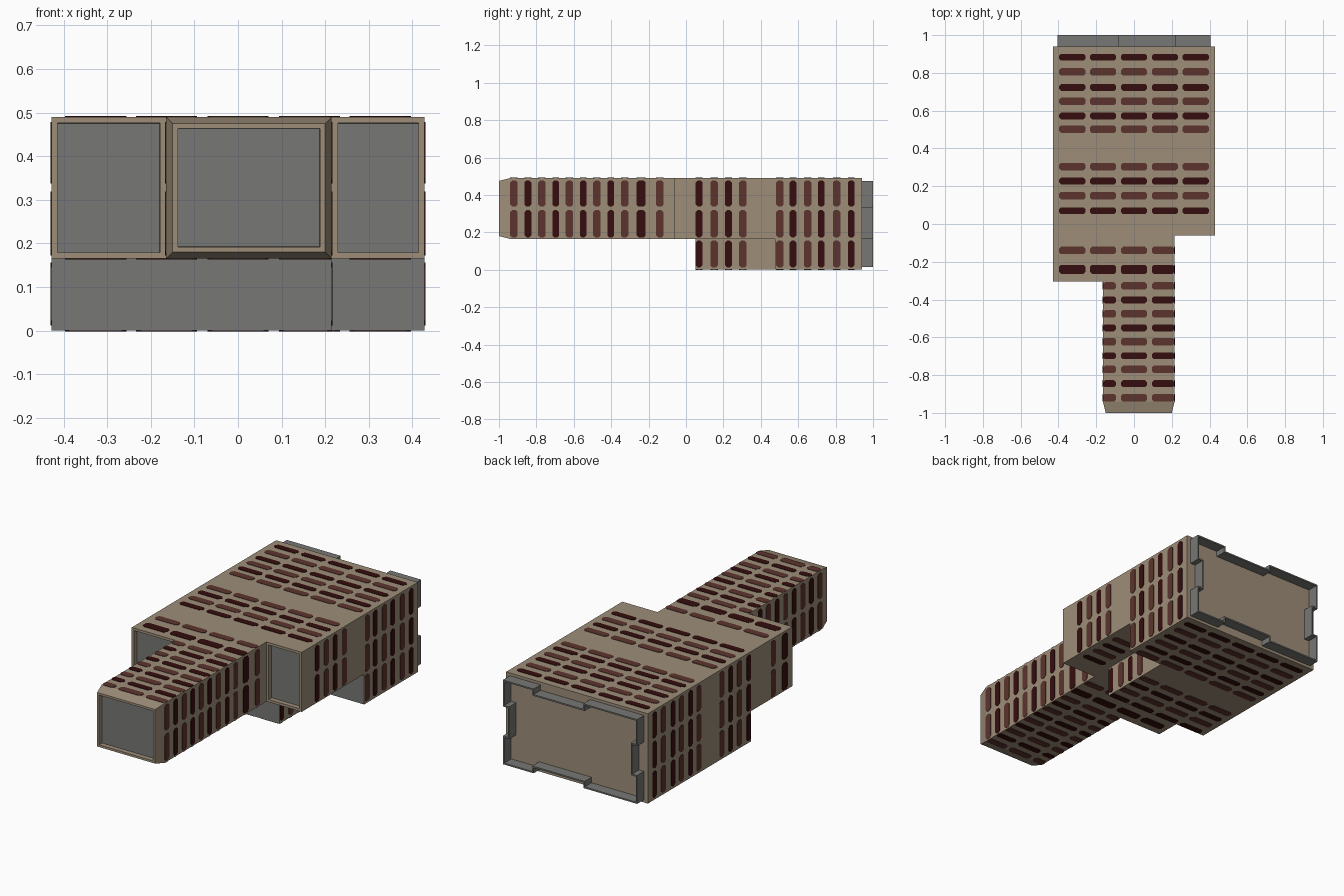
import bpy, bmesh
from mathutils import Vector

if "Cube" in bpy.data.objects:
    bpy.data.objects.remove(bpy.data.objects["Cube"])


def material(name, rgb):
    m = bpy.data.materials.new(name)
    m.diffuse_color = (*rgb, 1)
    m.use_nodes = True
    m.node_tree.nodes["Principled BSDF"].inputs["Base Color"].default_value = m.diffuse_color
    return m


BEIGE = material("beige hull", (0.34, 0.27, 0.19))
GREY = material("grey panel", (0.185, 0.185, 0.178))
DARK = material("dark maroon", (0.036, 0.004, 0.004))
BROWN = material("red brown", (0.107, 0.034, 0.026))


def finish(bm, name, mats):
    me = bpy.data.meshes.new(name)
    bm.to_mesh(me)
    bm.free()
    for m in mats:
        me.materials.append(m)
    ob = bpy.data.objects.new(name, me)
    bpy.context.collection.objects.link(ob)
    return ob


def prism(outline, z0, z1):
    bm = bmesh.new()
    f = bm.faces.new([bm.verts.new((x, y, z0)) for x, y in outline])
    ext = bmesh.ops.extrude_face_region(bm, geom=[f])["geom"]
    bmesh.ops.translate(bm, vec=(0, 0, z1 - z0),
                        verts=[g for g in ext if isinstance(g, bmesh.types.BMVert)])
    bmesh.ops.recalc_face_normals(bm, faces=bm.faces)
    bm.normal_update()
    return bm


W, NL, NR = 0.428, -0.165, 0.215          # half width, nose left and right
Z0, ZM, ZT = 0.0, 0.165, 0.49             # levels
YL, YR, YB = -0.305, -0.062, 0.94         # left front, right front, back
LOW_L, LOW_R = 0.05, 0.476                # fronts of the lower hull


def inset(bm, f, thick, depth):
    bmesh.ops.inset_individual(bm, faces=[f], thickness=thick, depth=depth,
                               use_even_offset=True)


# upper hull with tapered nose and recessed grey front panels
bm = prism([(-W, YL), (NL, YL), (NL, -0.94), (NR, -0.94), (NR, YR),
            (W, YR), (W, YB), (-W, YB)], ZM, ZT)
for f in [f for f in bm.faces if f.normal.y < -0.9]:
    if f.calc_center_median().y < -0.9:
        inset(bm, f, 0.015, 0.06)
        inset(bm, f, 0.012, 0)
    else:
        inset(bm, f, 0.014, 0)
    inset(bm, f, 0.0005, -0.025)
    f.material_index = 1
finish(bm, "upper_hull", [BEIGE, GREY])

# lower hull with flat grey fronts
bm = prism([(-W, LOW_L), (NR, LOW_L), (NR, LOW_R), (W, LOW_R), (W, YB), (-W, YB)], Z0, ZM)
for f in bm.faces:
    if f.normal.y < -0.9:
        f.material_index = 1
finish(bm, "lower_hull", [BEIGE, GREY])


# rear docking rim: thin wall following a rectangle notched on each side
def rim_outline(t):
    x, z0, z1, d = 0.405 - t, 0.015 + t, 0.475 - t, 0.03
    a, b, c, e = -0.08 - t, 0.22 + t, 0.17 - t, 0.33 + t
    return [(-x, z0), (a, z0), (a, z0 + d), (b, z0 + d), (b, z0), (x, z0),
            (x, c), (x - d, c), (x - d, e), (x, e),
            (x, z1), (b, z1), (b, z1 - d), (a, z1 - d), (a, z1), (-x, z1),
            (-x, e), (d - x, e), (d - x, c), (-x, c)]


bm = bmesh.new()
loops = [[bm.verts.new((x, y, z)) for x, z in rim_outline(t)]
         for t, y in ((0, YB), (0, 1.0), (0.008, 1.0), (0.008, YB))]
for k in range(4):
    A, B = loops[k], loops[(k + 1) % 4]
    for i in range(20):
        j = (i + 1) % 20
        bm.faces.new((A[i], A[j], B[j], B[i]))
bmesh.ops.recalc_face_normals(bm, faces=bm.faces)
finish(bm, "rear_rim", [GREY])

# rows of thin chamfered plates wrapped around the hull
XSEG = [(-0.397, -0.256), (-0.234, -0.094), (-0.07, 0.07), (0.094, 0.234), (0.256, 0.397)]
ZSEG = [(0.012, 0.156), (0.172, 0.319), (0.337, 0.478)]


def plate(bm, y, hw, a, b, side, level, out):
    """Plate from a to b along x (side False) or z (side True)."""
    m = (a + b) / 2
    L, c = (b - a) / 2, 0.011
    pts = [(L, hw - c), (L - c, hw), (c - L, hw), (-L, hw - c),
           (-L, c - hw), (c - L, -hw), (L - c, -hw), (L, c - hw)]

    def ring(h):
        if side:
            return [bm.verts.new((level + out * h, y + v, m + u)) for u, v in pts]
        return [bm.verts.new((m + u, y + v, level + out * h)) for u, v in pts]

    low, top = ring(0.0), ring(0.002)
    f = bm.faces.new(top)
    f.normal_update()
    want = Vector((out, 0, 0)) if side else Vector((0, 0, out))
    flip = f.normal.dot(want) < 0
    if flip:
        f.normal_flip()
    for i in range(8):
        j = (i + 1) % 8
        q = (low[i], low[j], top[j], top[i])
        bm.faces.new(q[::-1] if flip else q)


def row(bm, y, hw):
    lo = -W if y > YL else NL
    hi = W if y > YR else NR
    low_hi = W if y > LOW_R else NR

    def flat(x0, x1, z, out):
        for a, b in XSEG:
            a, b = max(a, x0), min(b, x1)
            if b - a > 0.03:
                plate(bm, y, hw, a, b, False, z, out)

    flat(lo, hi, ZT, 1)
    for a, b in ZSEG[1:]:
        plate(bm, y, hw, a, b, True, lo, -1)
        plate(bm, y, hw, a, b, True, hi, 1)
    if y < LOW_L:
        flat(lo, hi, ZM, -1)
    else:
        flat(-W, low_hi, Z0, -1)
        if y < LOW_R:
            flat(NR, W, ZM, -1)
        plate(bm, y, hw, *ZSEG[0], True, -W, -1)
        plate(bm, y, hw, *ZSEG[0], True, low_hi, 1)


dark_rows = [-0.845, -0.697, -0.55, -0.402, -0.24, 0.07, 0.227, 0.572, 0.723, 0.883]
brown_rows = [-0.92, -0.77, -0.623, -0.476, -0.328, -0.14, 0.15, 0.304, 0.502, 0.65, 0.805]
for name, rows, mat, hw in (("dark_plates", dark_rows, DARK, 0.018),
                            ("brown_plates", brown_rows, BROWN, 0.02)):
    bm = bmesh.new()
    for y in rows:
        row(bm, y, 0.024 if y == -0.24 else hw)
    finish(bm, name, [mat])
